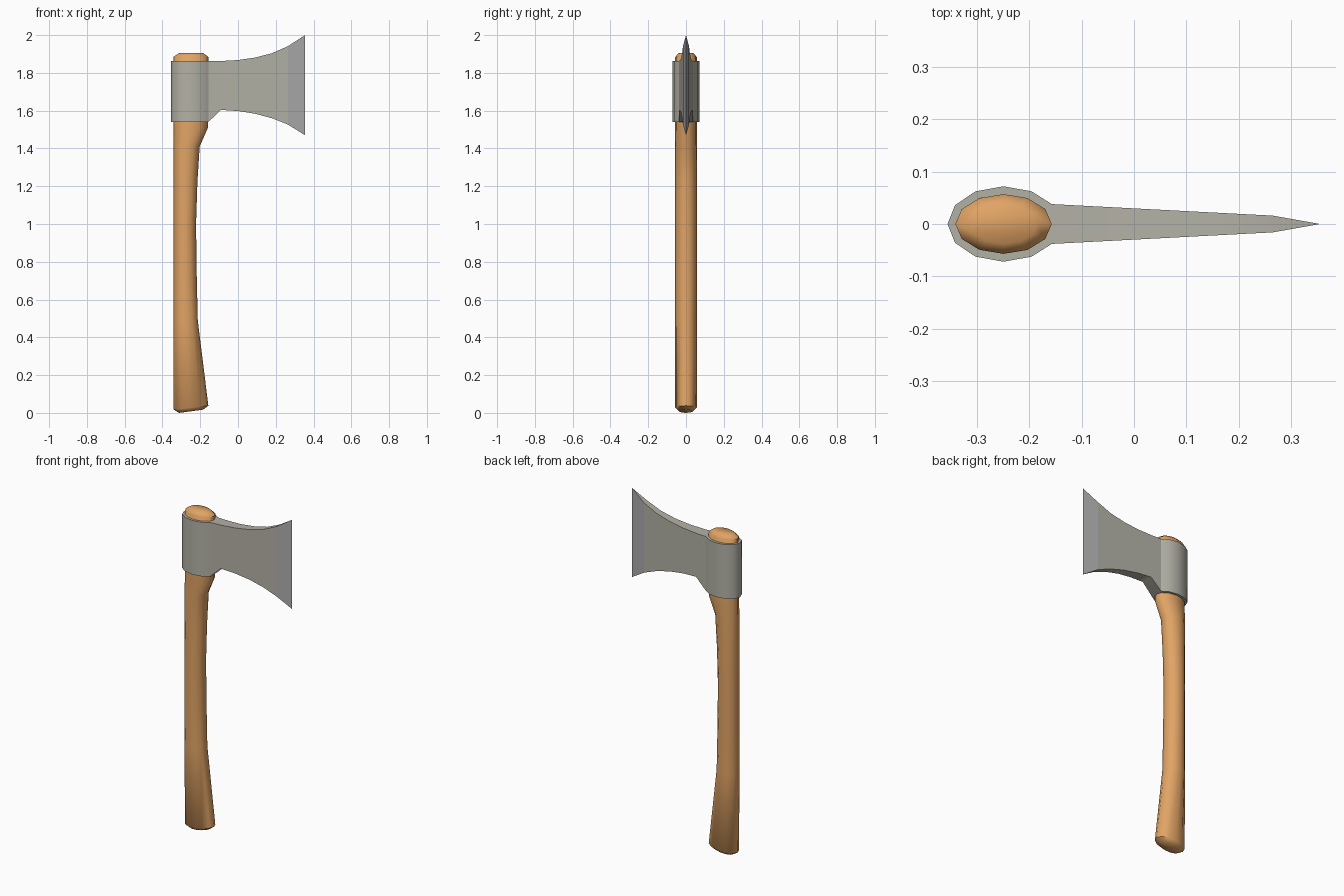
import bpy, bmesh
from math import cos, sin, radians

if "Cube" in bpy.data.objects:
    bpy.data.objects.remove(bpy.data.objects["Cube"])


def material(name, color):
    m = bpy.data.materials.new(name)
    m.diffuse_color = (*color, 1)
    m.use_nodes = True
    m.node_tree.nodes["Principled BSDF"].inputs["Base Color"].default_value = m.diffuse_color
    return m


def make_object(name, bm, mats, angle):
    bmesh.ops.remove_doubles(bm, verts=bm.verts, dist=1e-4)
    bmesh.ops.recalc_face_normals(bm, faces=bm.faces)
    mesh = bpy.data.meshes.new(name)
    bm.to_mesh(mesh)
    bm.free()
    ob = bpy.data.objects.new(name, mesh)
    bpy.context.collection.objects.link(ob)
    for m in mats:
        mesh.materials.append(m)
    bpy.ops.object.select_all(action='DESELECT')
    ob.select_set(True)
    bpy.context.view_layer.objects.active = ob
    bpy.ops.object.shade_smooth_by_angle(angle=radians(angle))
    return ob


wood = material("wood", (0.75, 0.37, 0.13))
steel = material("steel", (0.45, 0.44, 0.38))
honed = material("honed_steel", (0.42, 0.41, 0.42))

# Handle: 12-sided oval loops, (back x, front x, half depth, back z, front z)
loops = [
    (-0.312, -0.185, 0.036, 0.005, 0.022),
    (-0.341, -0.157, 0.057, 0.018, 0.038),
    (-0.341, -0.213, 0.057, 0.49, 0.49),
    (-0.341, -0.219, 0.057, 0.75, 0.75),
    (-0.341, -0.222, 0.057, 1.00, 1.00),
    (-0.341, -0.215, 0.057, 1.22, 1.22),
    (-0.341, -0.203, 0.057, 1.41, 1.41),
    (-0.341, -0.159, 0.057, 1.51, 1.51),
    (-0.341, -0.157, 0.057, 1.885, 1.885),
    (-0.312, -0.185, 0.038, 1.905, 1.905),
]
bm = bmesh.new()
rings = []
for xb, xf, hy, zb, zf in loops:
    ring = []
    for i in range(12):
        a = radians(30 * i)
        t = (1 + cos(a)) / 2
        ring.append(bm.verts.new((xb + (xf - xb) * t, hy * sin(a), zb + (zf - zb) * t)))
    rings.append(ring)
for lo, hi in zip(rings, rings[1:]):
    for i in range(12):
        j = (i + 1) % 12
        bm.faces.new((lo[i], lo[j], hi[j], hi[i]))
bm.faces.new(rings[0])
bm.faces.new(rings[-1])
for v in rings[0]:
    v.co.z -= 0.005
make_object("handle", bm, [wood], 50)

# Head: columns (x, half thickness, bottom z, top z) from the collar back to the edge
cols = [(-0.249 + 0.107 * cos(radians(a)), 0.072 * sin(radians(a)), 1.54, 1.862)
        for a in (180, 150, 120, 90, 60)]
BLADE_START, BEVEL_START = -0.157, 0.265
blade = [(BLADE_START, 1.54, 1.862), (-0.09, 1.604, 1.863), (0.0, 1.598, 1.868),
         (0.09, 1.584, 1.881), (0.18, 1.560, 1.904), (BEVEL_START, 1.526, 1.942)]
for x, zb, zt in blade:
    t = (x - BLADE_START) / (BEVEL_START - BLADE_START)
    cols.append((x, 0.038 + (0.016 - 0.038) * t, zb, zt))
cols.append((0.355, 0.0, 1.47, 2.0))

bm = bmesh.new()


def face(*pts):
    # Drops repeated points where the outline closes to a single line
    unique = list(dict.fromkeys(tuple(round(c, 5) + 0.0 for c in p) for p in pts))
    bm.faces.new([bm.verts.new(p) for p in unique])


for (x0, y0, b0, t0), (x1, y1, b1, t1) in zip(cols, cols[1:]):
    for s in (1, -1):
        face((x0, s * y0, b0), (x1, s * y1, b1), (x1, s * y1, t1), (x0, s * y0, t0))
    for z0, z1 in ((b0, b1), (t0, t1)):
        face((x0, -y0, z0), (x1, -y1, z1), (x1, y1, z1), (x0, y0, z0))

head = make_object("axe_head", bm, [steel, honed], 50)
for p in head.data.polygons:
    if p.center.x > BLADE_START and abs(p.normal.y) > 0.8:
        p.use_smooth = False
    if p.center.x > BEVEL_START and abs(p.normal.y) > 0.8:
        p.material_index = 1
